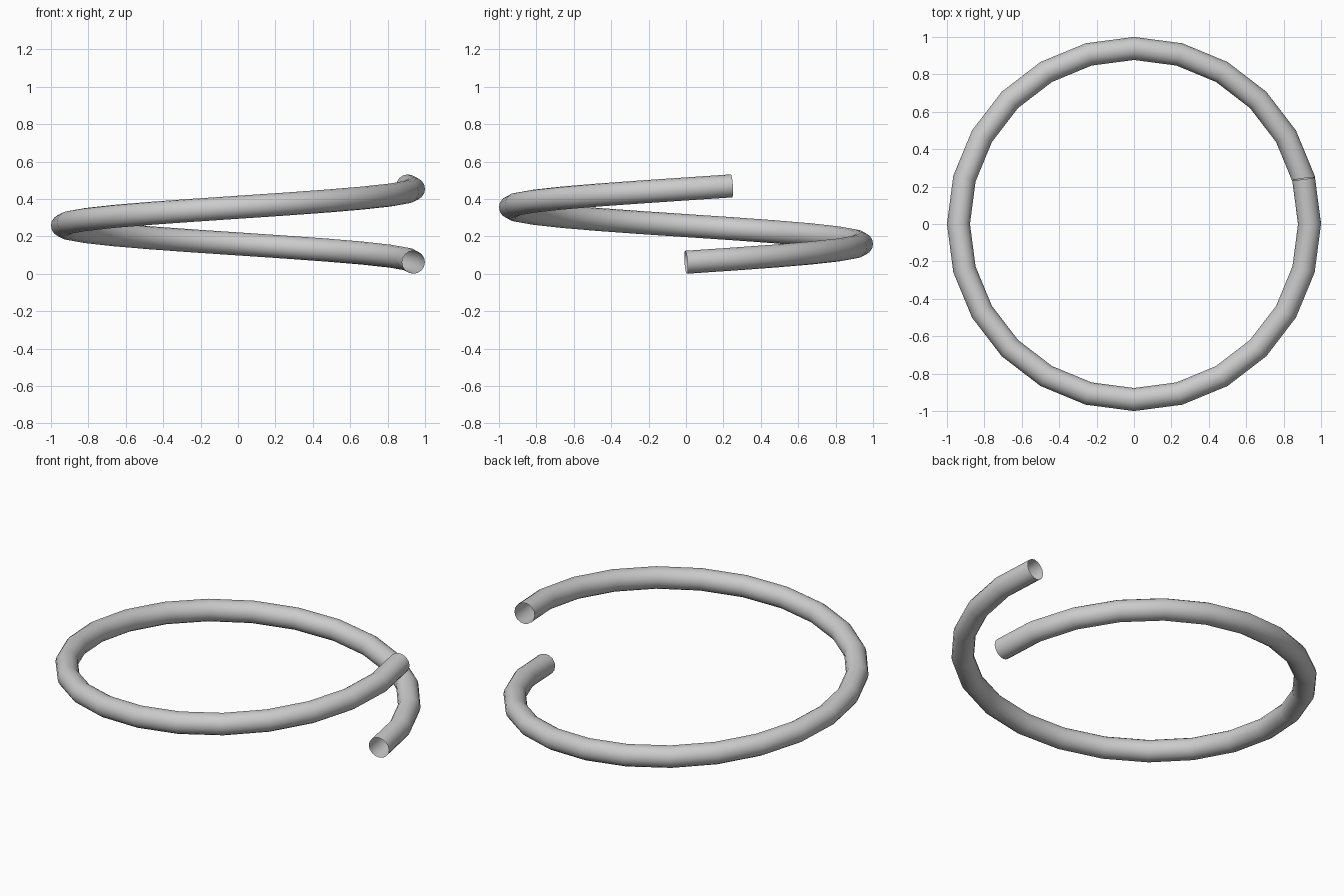
import bpy
from math import sin, cos, radians

if "Cube" in bpy.data.objects:
    bpy.data.objects.remove(bpy.data.objects["Cube"])

TUBE = 0.0615          # tube radius
COIL = 1.0 - TUBE      # radius of the centre line
PITCH = 0.392          # rise per turn
STEPS = 25             # 15 degrees each: one turn plus one step

# helical centre line with a round, open-ended bevel
curve = bpy.data.curves.new("coil_tube", 'CURVE')
curve.dimensions = '3D'
curve.twist_mode = 'Z_UP'
curve.bevel_depth = TUBE
curve.bevel_resolution = 6
curve.use_fill_caps = False
spline = curve.splines.new('POLY')
spline.points.add(STEPS)
for i, p in enumerate(spline.points):
    a = radians(15 * i)
    p.co = (COIL * cos(a), COIL * sin(a), TUBE + PITCH * i / 24, 1)
spline.use_smooth = True

coil = bpy.data.objects.new("coil_tube", curve)
bpy.context.collection.objects.link(coil)
bpy.context.view_layer.objects.active = coil
coil.select_set(True)

# turn into a smooth mesh
bpy.ops.object.convert(target='MESH')
bpy.ops.object.shade_smooth_by_angle(angle=radians(40))
